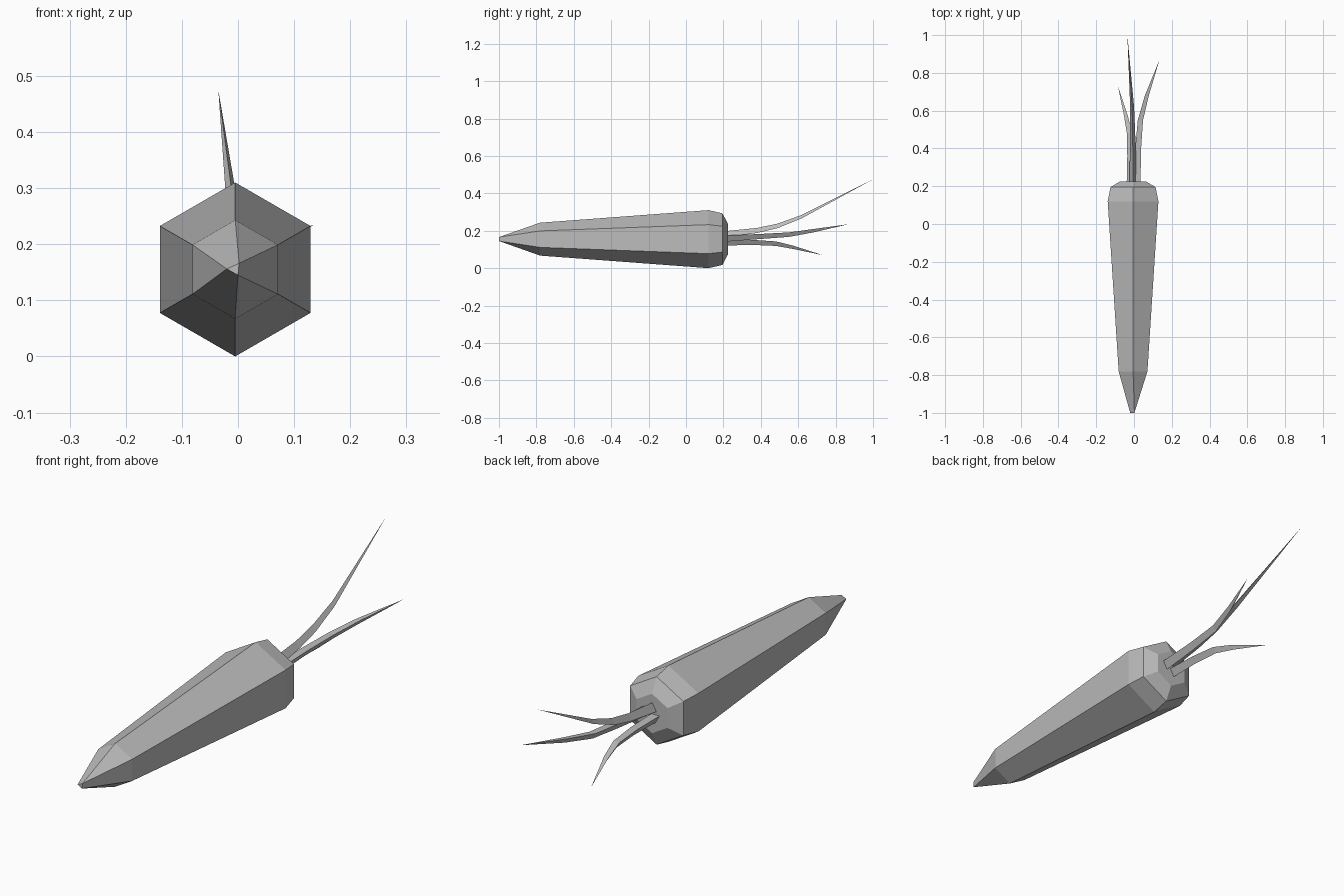
import bpy, bmesh, math
from mathutils import Vector

cube = bpy.data.objects.get("Cube")
if cube:
    bpy.data.objects.remove(cube, do_unlink=True)

grey = bpy.data.materials.new("plain_grey")
grey.use_nodes = True
colour = (0.5, 0.5, 0.5, 1)
grey.diffuse_color = colour
grey.node_tree.nodes["Principled BSDF"].inputs["Base Color"].default_value = colour


def ring(centre, radius, sides, turn=90):
    """Polygon of points facing along y."""
    angles = [math.radians(turn + 360 * i / sides) for i in range(sides)]
    return [Vector(centre) + Vector((math.cos(a), 0, math.sin(a))) * radius for a in angles]


def loft(name, rings):
    """Skin equal-sized rings into a closed, flat-shaded solid."""
    bm = bmesh.new()
    loops = [[bm.verts.new(p) for p in r] for r in rings]
    n = len(loops[0])
    for a, b in zip(loops, loops[1:]):
        for i in range(n):
            j = (i + 1) % n
            bm.faces.new((a[i], a[j], b[j], b[i]))
    bm.faces.new(loops[0])
    bm.faces.new(loops[-1])
    bmesh.ops.remove_doubles(bm, verts=bm.verts, dist=0.0005)
    bmesh.ops.recalc_face_normals(bm, faces=bm.faces)
    mesh = bpy.data.meshes.new(name)
    bm.to_mesh(mesh)
    bm.free()
    mesh.materials.append(grey)
    obj = bpy.data.objects.new(name, mesh)
    bpy.context.collection.objects.link(obj)


# Root: six-sided body whose edges pair up into a three-cornered tip
top, left, low = (Vector(p) for p in ((0.002, -1, 0.166), (-0.02, -1, 0.156), (0, -1, 0.145)))
tip = [top, left, left, low, low, top]
body = [ring((-0.005, y, 0.155), r, 6)
        for y, r in ((-0.78, 0.088), (0.12, 0.155), (0.195, 0.138), (0.225, 0.08))]
loft("root", [tip] + body)

# Leaves: bent three-sided stalks, each tapering to a point
leaves = {
    "upper_leaf": (90, [(-0.006, 0.2, 0.175), (-0.006, 0.38, 0.197), (-0.008, 0.49, 0.222),
                        (-0.01, 0.62, 0.273), (-0.035, 1.0, 0.475)]),
    "left_leaf": (30, [(0.015, 0.2, 0.163), (0.022, 0.4, 0.174), (0.034, 0.55, 0.183),
                       (0.068, 0.68, 0.203), (0.135, 0.87, 0.235)]),
    "right_leaf": (270, [(-0.02, 0.2, 0.143), (-0.02, 0.36, 0.142), (-0.024, 0.48, 0.135),
                         (-0.042, 0.57, 0.115), (-0.085, 0.73, 0.07)]),
}
for name, (turn, path) in leaves.items():
    radii = (0.022, 0.018, 0.016, 0.012, 0.0001)
    loft(name, [ring(p, r, 3, turn) for p, r in zip(path, radii)])
